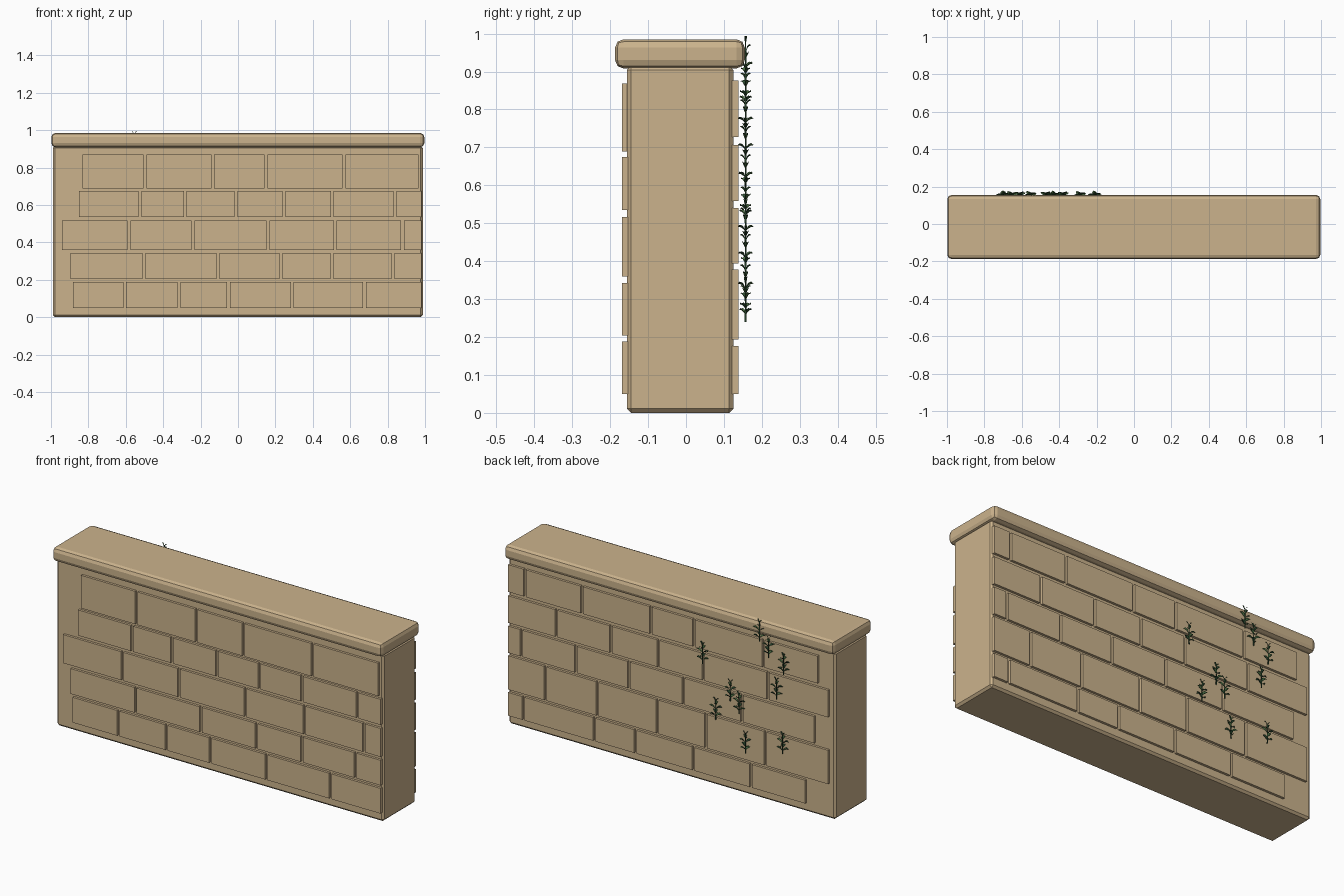
import bpy, bmesh, math
from mathutils import Vector, Matrix

if "Cube" in bpy.data.objects:
    bpy.data.objects.remove(bpy.data.objects["Cube"])


def material(name, rgb):
    m = bpy.data.materials.new(name)
    m.diffuse_color = (*rgb, 1)
    m.use_nodes = True
    m.node_tree.nodes["Principled BSDF"].inputs["Base Color"].default_value = m.diffuse_color
    return m


STONE = material("sandstone", (0.60, 0.45, 0.265))
DARK = material("dark_leaf_green", (0.03, 0.085, 0.035))
LIGHT = material("light_leaf_green", (0.075, 0.17, 0.06))


def finish(bm, name, mats):
    me = bpy.data.meshes.new(name)
    bm.to_mesh(me)
    bm.free()
    for m in mats:
        me.materials.append(m)
    ob = bpy.data.objects.new(name, me)
    bpy.context.collection.objects.link(ob)
    return ob


def add_box(bm, x0, x1, y0, y1, z0, z1):
    mat = Matrix.Translation(((x0 + x1) / 2, (y0 + y1) / 2, (z0 + z1) / 2)) \
        @ Matrix.Diagonal((x1 - x0, y1 - y0, z1 - z0, 1))
    bmesh.ops.create_cube(bm, size=1, matrix=mat)


def block(name, dims, bevel, segments):
    bm = bmesh.new()
    add_box(bm, *dims)
    bmesh.ops.bevel(bm, geom=bm.edges[:], offset=bevel, segments=segments,
                    profile=0.5, affect='EDGES')
    return finish(bm, name, [STONE])


# wall core and rounded coping
block("wall_body", (-0.99, 0.988, -0.156, 0.125, 0.0, 0.915), 0.011, 1)
block("wall_cap", (-0.998, 0.996, -0.187, 0.155, 0.908, 0.985), 0.022, 2)

# each course: bottom, top, joint centres along x
FRONT = [
    (0.05, 0.188, [-0.89, -0.605, -0.315, -0.05, 0.29, 0.677, 0.988]),
    (0.204, 0.342, [-0.903, -0.502, -0.107, 0.23, 0.503, 0.828, 0.988]),
    (0.36, 0.516, [-0.948, -0.583, -0.24, 0.161, 0.52, 0.88, 0.988]),
    (0.535, 0.675, [-0.857, -0.524, -0.282, -0.01, 0.246, 0.504, 0.84, 0.988]),
    (0.689, 0.869, [-0.839, -0.497, -0.135, 0.15, 0.567, 0.973]),
]
BACK = [
    (0.05, 0.177, [-0.825, -0.488, -0.14, 0.21, 0.46, 0.888, 0.988]),
    (0.193, 0.378, [-0.963, -0.575, -0.215, 0.077, 0.44, 0.755, 0.988]),
    (0.394, 0.54, [-0.88, -0.435, -0.08, 0.25, 0.57, 0.9, 0.988]),
    (0.558, 0.706, [-0.963, -0.59, -0.2, 0.07, 0.36, 0.69, 0.988]),
    (0.727, 0.876, [-0.9, -0.565, -0.143, 0.118, 0.535, 0.88, 0.988]),
]


def bricks(name, courses, y0, y1):
    bm = bmesh.new()
    for z0, z1, joints in courses:
        for a, b in zip(joints, joints[1:]):
            add_box(bm, a + 0.0075, b - 0.0075, y0, y1, z0, z1)
    finish(bm, name, [STONE])


bricks("front_bricks", FRONT, -0.169, -0.15)
bricks("back_bricks", BACK, 0.12, 0.138)


def add_leaf(bm, base, angle, length, width, lift, mat_index):
    """Pointed leaf folded along its midrib, arching outwards."""
    out = Vector((math.cos(angle), 0.55 * math.sin(angle), 0))
    side = Vector((-math.sin(angle), 0.55 * math.cos(angle), 0))
    ribs = []
    for t, w, h in ((0, 0.08, 0), (0.35, 0.85, 0.6), (0.65, 0.8, 0.9), (1, 0.0, 1)):
        c = base + out * length * t + Vector((0, 0, lift * h))
        edge = Vector((0, 0, 0.3 * width * w))
        ribs.append([bm.verts.new(c + side * width * w / 2 * s + edge * abs(s))
                     for s in ((-1, 0, 1) if w else (0,))])
    for r, q in zip(ribs, ribs[1:]):
        for i in (0, 1):
            vs = [r[i], r[i + 1]] + ([q[i + 1], q[i]] if len(q) > 1 else [q[0]])
            bm.faces.new(vs).material_index = mat_index


def sprig(number, x, z, turn):
    bm = bmesh.new()
    base = Vector((x, 0.157, z))
    # thin stem
    bmesh.ops.create_cone(bm, segments=5, radius1=0.003, radius2=0.0015, depth=0.11,
                          cap_ends=True,
                          matrix=Matrix.Translation(base + Vector((0, 0, 0.055))))
    # opposite leaf pairs, each tier turned against the last
    for tier, (h, length, width, lift) in enumerate(
            ((0.018, 0.036, 0.026, 0.014), (0.034, 0.04, 0.026, 0.012),
             (0.058, 0.038, 0.025, 0.016), (0.078, 0.028, 0.02, 0.016),
             (0.096, 0.016, 0.014, 0.022))):
        for k in (0, 1):
            add_leaf(bm, base + Vector((0, 0, h)),
                     turn + tier * math.radians(80) + k * math.pi,
                     length, width, lift, (tier + k) % 2)
    finish(bm, f"ivy_sprig_{number}", [DARK, LIGHT])


# ivy sprigs scattered over the back
SPRIGS = [(-0.21, 0.66), (-0.555, 0.875), (-0.61, 0.80), (-0.70, 0.73), (-0.657, 0.585),
          (-0.378, 0.50), (-0.43, 0.445), (-0.29, 0.375), (-0.47, 0.24), (-0.694, 0.295)]
for i, (x, z) in enumerate(SPRIGS):
    sprig(i + 1, x, z, 0.3 + 0.35 * (i % 3))
